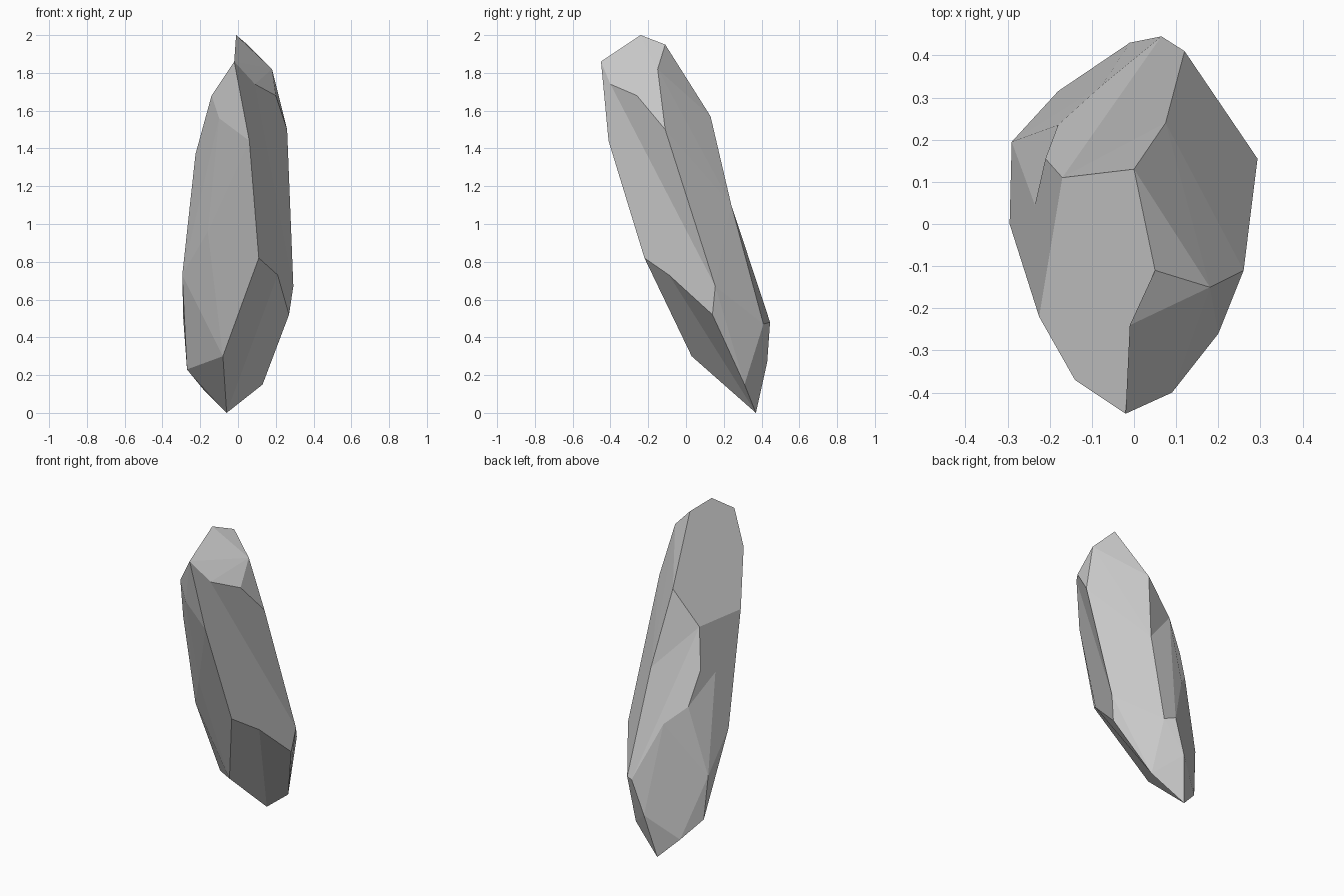
import bpy, bmesh

if "Cube" in bpy.data.objects:
    bpy.data.objects.remove(bpy.data.objects["Cube"])

# Corner points of the faceted stone, grouped by region
tip = [(-.01, -.24, 2), (.05, -.11, 1.95), (-.02, -.45, 1.86), (.18, -.15, 1.82),
       (.09, -.40, 1.74), (.20, -.26, 1.68), (-.14, -.37, 1.68)]
front = [(-.10, -.375, 1.56), (.06, -.41, 1.44), (-.16, -.16, .96),
         (.11, -.22, .82), (.21, -.09, .73), (-.08, .03, .30)]
right = [(.26, -.11, 1.5), (.293, .155, .67), (.27, .14, .52)]
back = [(0, .13, 1.57), (.075, .24, 1.10), (-.075, .33, .82),
        (.12, .41, .47), (.065, .445, .48), (-.01, .43, .27)]
left = [(-.225, -.22, 1.37), (-.17, .11, 1.37), (-.21, .155, 1.13), (-.235, .045, 1.08),
        (-.18, .235, .92), (-.295, 0, .73), (-.29, .195, .5)]
base = [(-.27, .21, .23), (.13, .31, .15), (-.18, .315, .12), (-.06, .37, 0)]

# Stone: hull round the corners
bm = bmesh.new()
verts = [bm.verts.new(p) for p in tip + front + right + back + left + base]
bmesh.ops.convex_hull(bm, input=verts)


def facet(*loops):
    """Swap the hull triangles inside a region for broad cleaved facets."""
    region = {verts[i] for loop in loops for i in loop}
    for f in [f for f in bm.faces if set(f.verts) <= region]:
        bm.faces.remove(f)
    for loop in loops:
        bm.faces.new([verts[i] for i in loop])


facet((0, 1, 16, 23, 22, 6, 2))                              # upper left cleave
facet((2, 4, 14, 15, 11, 10, 8), (4, 5, 13, 14))             # front right side
facet((16, 17, 23), (17, 19, 20, 23), (23, 20, 18, 26, 24))  # back side
facet((22, 23, 24, 26, 25, 28, 27), (25, 26, 28))            # left side and notch
facet((10, 11, 32, 12), (11, 15, 30, 32))                    # underside

# Drop loose edges left behind and finish the mesh
bmesh.ops.delete(bm, geom=[e for e in bm.edges if not e.link_faces], context='EDGES')
bmesh.ops.recalc_face_normals(bm, faces=bm.faces)
mesh = bpy.data.meshes.new("stone_shard")
bm.to_mesh(mesh)
bm.free()
stone = bpy.data.objects.new("stone_shard", mesh)
bpy.context.collection.objects.link(stone)
